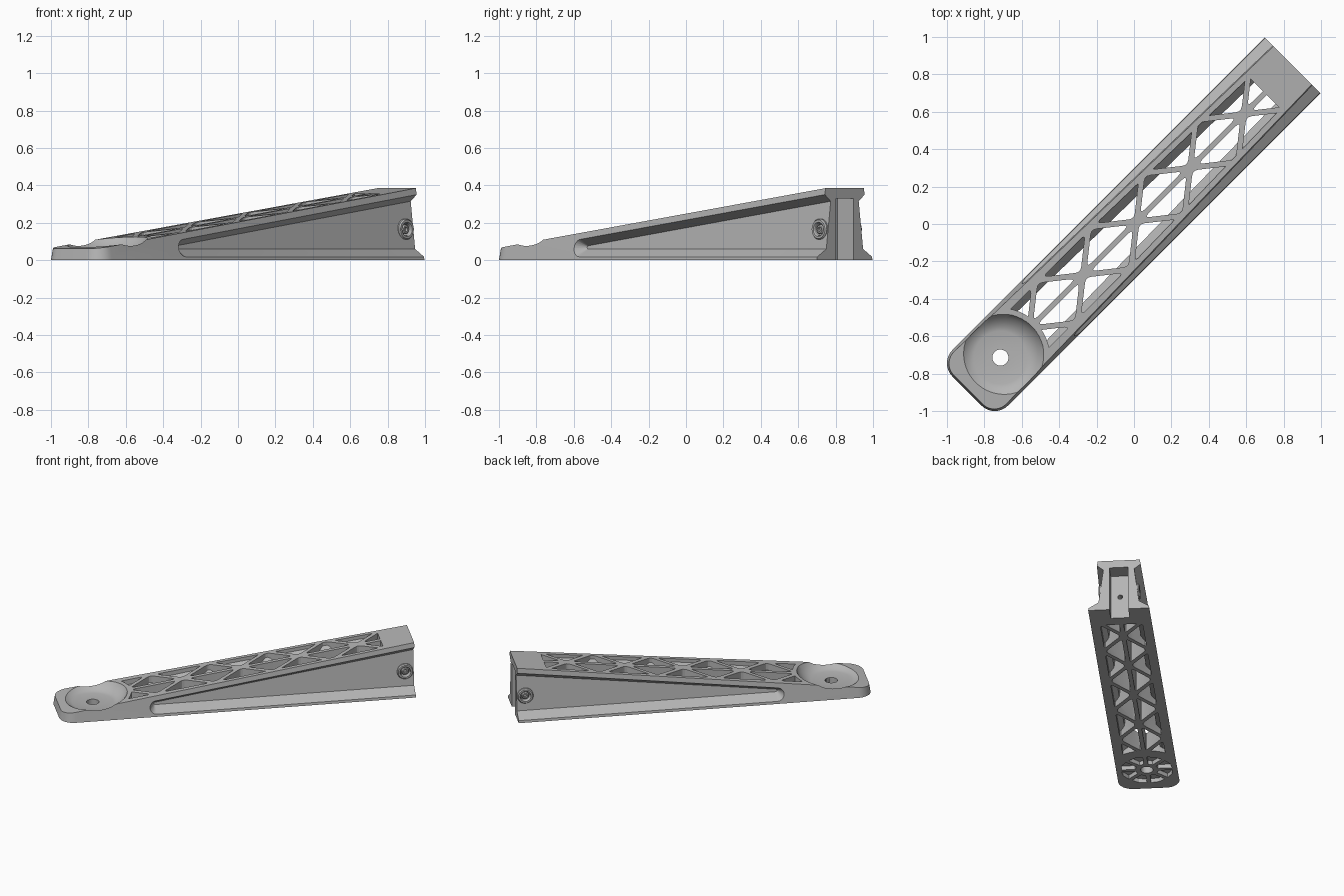
import bpy, bmesh, math
from mathutils import Matrix, Vector

if "Cube" in bpy.data.objects:
    bpy.data.objects.remove(bpy.data.objects["Cube"])

TIP, END, HALF, DRAFT = -1.263, 1.2, 0.21, 0.17
BOWL = -1.01          # bowl centre along the arm
BOLT = (1.14, 0.165)  # bolt position along the arm and height

grey = bpy.data.materials.new("plain_grey")
grey.use_nodes = True
grey.diffuse_color = (0.46, 0.46, 0.46, 1)
grey.node_tree.nodes["Principled BSDF"].inputs["Base Color"].default_value = grey.diffuse_color


def top(u):
    return 0.06 + 0.132 * (u - TIP)


def finish_mesh(name, bm):
    bmesh.ops.recalc_face_normals(bm, faces=bm.faces)
    mesh = bpy.data.meshes.new(name)
    bm.to_mesh(mesh)
    bm.free()
    mesh.materials.append(grey)
    obj = bpy.data.objects.new(name, mesh)
    bpy.context.collection.objects.link(obj)
    return obj


def add_loft(bm, loops):
    """Skin a row of equal loops and cap both ends."""
    rows = [[bm.verts.new(p) for p in loop] for loop in loops]
    for a, b in zip(rows, rows[1:]):
        for i in range(len(a)):
            j = (i + 1) % len(a)
            bm.faces.new((a[i], a[j], b[j], b[i]))
    bm.faces.new(rows[0])
    bm.faces.new(rows[-1])


def loft(name, loops):
    bm = bmesh.new()
    add_loft(bm, loops)
    return finish_mesh(name, bm)


def lathe(name, profile, matrix, steps=48):
    """Turn a closed (radius, height) profile; radius 0 points become poles."""
    bm = bmesh.new()
    verts = [bm.verts.new((r, 0, z)) for r, z in profile]
    edges = [bm.edges.new((verts[i], verts[(i + 1) % len(verts)])) for i in range(len(verts))
             if profile[i][0] + profile[(i + 1) % len(verts)][0] > 0]
    bmesh.ops.spin(bm, geom=verts + edges, axis=(0, 0, 1), cent=(0, 0, 0),
                   steps=steps, angle=math.tau)
    bmesh.ops.remove_doubles(bm, verts=bm.verts, dist=1e-4)
    bm.transform(matrix)
    return finish_mesh(name, bm)


def cylinder(name, radius, low, high, matrix):
    return lathe(name, [(0, low), (radius, low), (radius, high), (0, high)], matrix)


def combine(target, cutter, operation="DIFFERENCE"):
    mod = target.modifiers.new(cutter.name, "BOOLEAN")
    mod.operation, mod.solver, mod.object = operation, "EXACT", cutter
    bpy.context.view_layer.update()
    graph = bpy.context.evaluated_depsgraph_get()
    mesh = bpy.data.meshes.new_from_object(target.evaluated_get(graph))
    target.modifiers.clear()
    target.data = mesh
    bpy.data.objects.remove(cutter)


# Drafted wedge body with a rounded tip
outline = [(END, -HALF, 0, -1)]
R = 0.1
for side, start in ((-1, 270), (1, 180)):
    for i in range(9):
        a = math.radians(start - i * 90 / 8)
        n = (math.cos(a), math.sin(a))
        outline.append((TIP + R + R * n[0], side * (HALF - R) + R * n[1], *n))
outline.append((END, HALF, 0, 1))
base, crown = [], []
for u, v, nu, nv in outline:
    d = DRAFT * top(u)
    base.append((u, v, 0))
    crown.append((u - nu * d, v - nv * d, top(u - nu * d)))
body = loft("arm_body", [base, crown])


# Long tapered side pockets with sloping walls
def web(z):
    return 0.147 - 0.13 * z


def pocket_loop(k, side):
    def z_high(u):
        return top(u) - 0.07 + 0.035 * k
    z_low, start, stop = 0.06 - 0.042 * k, -0.6, END + 0.1
    mid, rad = (z_low + z_high(start)) / 2, (z_high(start) - z_low) / 2
    points = [(stop, z_low)]
    for i in range(11):
        a = math.radians(270 - 18 * i)
        points.append((start + rad * math.cos(a), mid + rad * math.sin(a)))
    points.append((stop, z_high(stop)))
    return [Vector((u, side * (HALF - DRAFT * z if k else web(z)), z)) for u, z in points]


for side in (-1, 1):
    inner, outer = pocket_loop(0, side), pocket_loop(1, side)
    combine(body, loft("pocket", [inner, [a.lerp(b, 1.3) for a, b in zip(inner, outer)]]))


# Inner hollow that follows the outer walls
def hollow_loop(u):
    h = top(u)
    z_low, z_high = min(0.06, h - 0.08), h - 0.07
    half = [(0.175, -0.02), (0.172, 0.015), (web(z_low) - 0.03, z_low),
            (web(z_high) - 0.03, z_high), (HALF - DRAFT * h - 0.03, h - 0.025),
            (HALF - DRAFT * h - 0.03, h + 0.05)]
    return [(u, v, z) for v, z in half] + [(u, -v, z) for v, z in reversed(half)]


hollow = loft("hollow", [hollow_loop(u) for u in (-0.87, -0.65, 0.99)])

# Triangular lattice cells, shrunk to leave the ribs
PITCH, REACH, RIB = 0.405, 0.16, 0.015
bm = bmesh.new()


def add_cell(corners):
    p = [Vector(c) for c in corners]
    lens = [(p[1] - p[2]).length, (p[2] - p[0]).length, (p[0] - p[1]).length]
    centre = sum((l * c for l, c in zip(lens, p)), Vector((0, 0))) / sum(lens)
    inradius = abs((p[1] - p[0]).cross(p[2] - p[0])) / sum(lens)
    p = [centre + (c - centre) * (1 - RIB / inradius) for c in p]
    loop = []
    for i in range(3):          # rounded corners
        c = p[i]
        a = c + (p[i - 1] - c).normalized() * 0.03
        b = c + (p[(i + 1) % 3] - c).normalized() * 0.03
        for t in (0, 0.33, 0.67, 1):
            loop.append(a.lerp(c, t).lerp(c.lerp(b, t), t))
    add_loft(bm, [[(q.x, q.y, z) for q in loop] for z in (-0.1, 0.6)])


for i in range(5):
    node = -0.79 + PITCH * i
    for side in (-1, 1):
        edge = side * REACH
        add_cell([(node, 0), (node + PITCH, 0), (node + PITCH / 2, edge)])
        add_cell([(node, 0), (node - PITCH / 2, edge), (node + PITCH / 2, edge)])
cells = finish_mesh("cells", bm)
at_bowl = Matrix.Translation((BOWL, 0, 0))
combine(cells, hollow, "INTERSECT")
combine(cells, cylinder("bowl_wall", 0.265, -0.3, 0.8, at_bowl))
combine(body, cells)

# Round bowl with flared wall and a through hole
combine(body, lathe("bowl", [(0, 0.05), (0.142, 0.05), (0.165, 0.056), (0.19, 0.07),
                             (0.215, 0.092), (0.235, 0.12), (0.25, 0.16), (0.25, 0.4),
                             (0, 0.4)], at_bowl))
combine(body, cylinder("bowl_hole", 0.043, -0.1, 0.3, at_bowl))

# Shallow wedge recesses under the bowl
bm = bmesh.new()
for i in range(8):
    mid = math.tau * (i + 0.5) / 8
    loop = [(BOWL + r * math.cos(mid + a), r * math.sin(mid + a))
            for r, a in ((0.08, -0.2), (0.175, -0.31), (0.18, 0), (0.175, 0.31), (0.08, 0.2))]
    add_loft(bm, [[(u, v, z) for u, v in loop] for z in (-0.02, 0.03)])
combine(body, finish_mesh("under_recess", bm))

# Slot in the end face and its small fixing hole
slot = [(v, z) for v, z in ((-0.065, -0.05), (0.065, -0.05), (0.065, 0.33), (-0.065, 0.33))]
combine(body, loft("slot", [[(u, v, z) for v, z in slot] for u in (1.08, END + 0.1)]))
along = Matrix.Translation((1, 0, BOLT[1])) @ Matrix.Rotation(math.pi / 2, 4, "Y")
combine(body, cylinder("fixing_hole", 0.017, -0.05, 0.15, along))

# Collared bolts on both sides
parts = [body]
for side, label in ((-1, "right"), (1, "left")):
    place = (Matrix.Translation((BOLT[0], side * web(BOLT[1]), BOLT[1]))
             @ Matrix.Rotation(-side * math.pi / 2, 4, "X"))
    combine(body, cylinder("bolt_bore", 0.034, -0.03, 0.1, place))
    parts.append(lathe(label + "_bolt_collar", [(0.034, -0.02), (0.056, -0.02), (0.056, 0.006),
                       (0.05, 0.014), (0.038, 0.014), (0.034, 0.008)], place, 32))
    parts.append(lathe(label + "_bolt_head", [(0, -0.035), (0.026, -0.035), (0.026, 0),
                       (0.02, 0.006), (0.012, 0.006), (0.012, -0.01), (0, -0.01)], place, 24))

# Turn the arm onto the diagonal and smooth the round faces
bpy.ops.object.select_all(action="DESELECT")
for part in parts:
    part.rotation_euler.z = math.pi / 4
    part.select_set(True)
bpy.context.view_layer.objects.active = body
bpy.ops.object.shade_smooth_by_angle(angle=math.radians(25))
